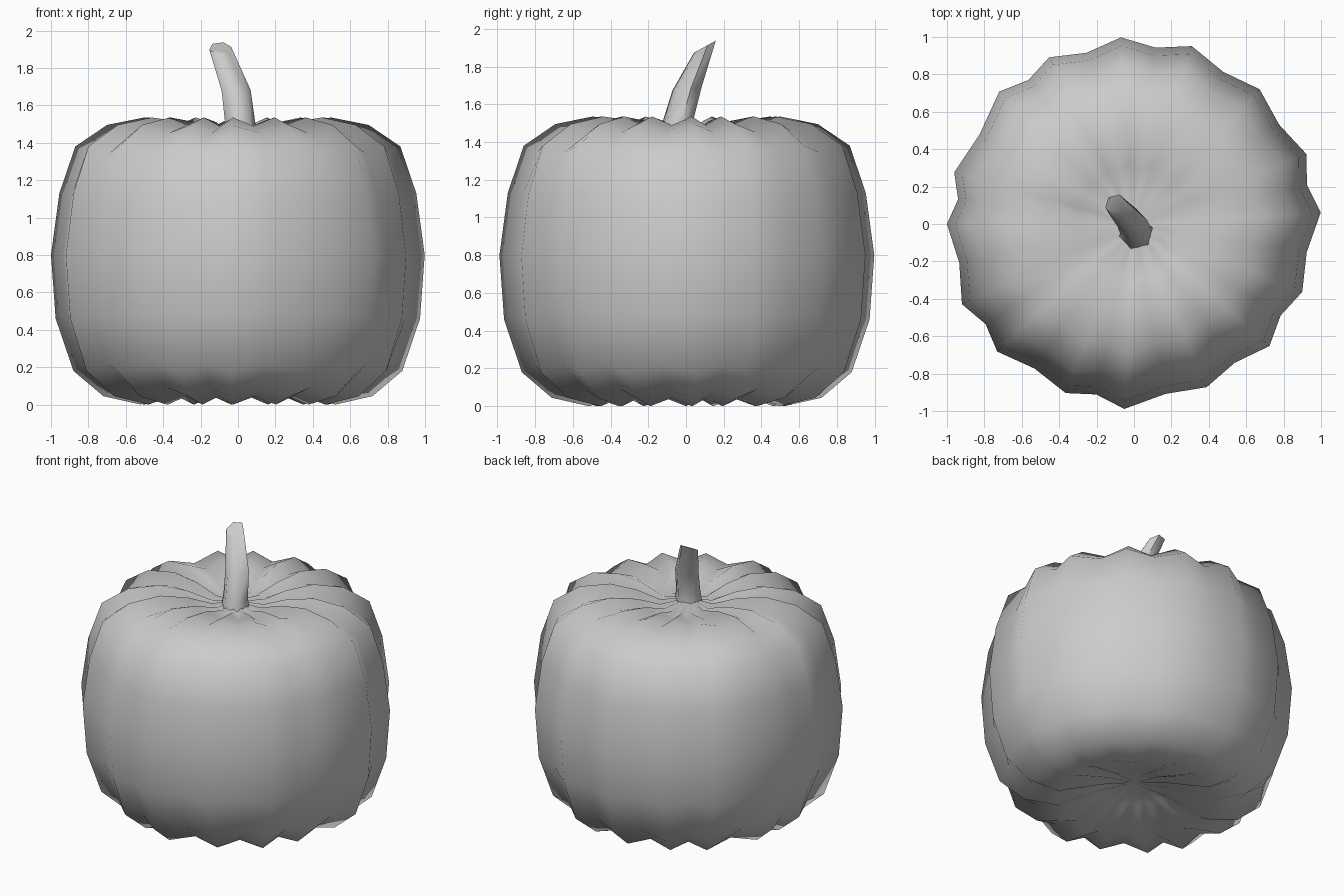
import bpy, bmesh
from math import sin, cos, radians, pi

if "Cube" in bpy.data.objects:
    bpy.data.objects.remove(bpy.data.objects["Cube"])


def loft(name, rings, bottom=None, top=None):
    """Skin closed rings of points, ending in poles or flat caps."""
    bm = bmesh.new()
    loops = [[bm.verts.new(p) for p in ring] for ring in rings]
    n = len(loops[0])
    for a, b in zip(loops, loops[1:]):
        for i in range(n):
            j = (i + 1) % n
            bm.faces.new((a[i], a[j], b[j], b[i]))
    for loop, pole in ((loops[0][::-1], bottom), (loops[-1], top)):
        if pole is None:
            bm.faces.new(loop)
        else:
            v = bm.verts.new(pole)
            for i in range(n):
                bm.faces.new((loop[i], loop[(i + 1) % n], v))
    bmesh.ops.recalc_face_normals(bm, faces=bm.faces[:])
    mesh = bpy.data.meshes.new(name)
    bm.to_mesh(mesh)
    bm.free()
    obj = bpy.data.objects.new(name, mesh)
    bpy.context.collection.objects.link(obj)
    return obj


# Body: uneven ribs (angle, radius) with a groove between each pair
ribs = [(3.5, 1.0), (22, .995), (47, .985), (72, 1.0), (94, 1.0), (117, 1.0),
        (135.5, 1.01), (164, 1.0), (180, 1.0), (205, 1.015), (223, 1.0),
        (248, .975), (267, .99), (294, .955), (318, .975), (338, .97)]
spokes = []
for i, (ang, rad) in enumerate(ribs):
    nxt_ang, nxt_rad = ribs[(i + 1) % len(ribs)]
    if nxt_ang < ang:
        nxt_ang += 360
    spokes.append((radians(ang), rad, 0))
    spokes.append((radians((ang + nxt_ang) / 2), (rad + nxt_rad) / 2, 1))

# Profile: radius, height, groove depth
profile = [(.22, .10, .03), (.52, .00, .055), (.72, .045, .06), (.88, .18, .055),
           (.975, .46, .05), (1.0, .80, .05), (.955, 1.13, .05), (.87, 1.38, .055),
           (.70, 1.495, .06), (.50, 1.535, .06), (.32, 1.51, .07), (.17, 1.46, .025)]
mid = .78
rings = []
for r, z, depth in profile:
    ring = []
    for ang, rad, groove in spokes:
        k = 1 - depth * groove
        ring.append((r * rad * k * cos(ang), r * rad * k * sin(ang), mid + (z - mid) * k))
    rings.append(ring)
body = loft("pumpkin_body", rings, (0, 0, .15), (0, -.03, 1.48))
body.data.shade_smooth()

# Stem: six-sided, leaning back and left, with a slanted cut end
stem_path = [(.01, -.045, 1.44, .095, 0), (.01, -.04, 1.52, .083, 0),
             (-.01, .005, 1.68, .08, .1), (-.095, .10, 1.905, .06, .55)]
stem_rings = []
for x, y, z, r, tilt in stem_path:
    ring = []
    for i in range(6):
        a = i * pi / 3 + .25
        dx, dy = r * cos(a), r * sin(a)
        ring.append((x + dx, y + dy, z + tilt * dy))
    stem_rings.append(ring)
stem = loft("stem", stem_rings)

bpy.ops.object.select_all(action='DESELECT')
stem.select_set(True)
bpy.context.view_layer.objects.active = stem
bpy.ops.object.shade_smooth_by_angle(angle=radians(62))
